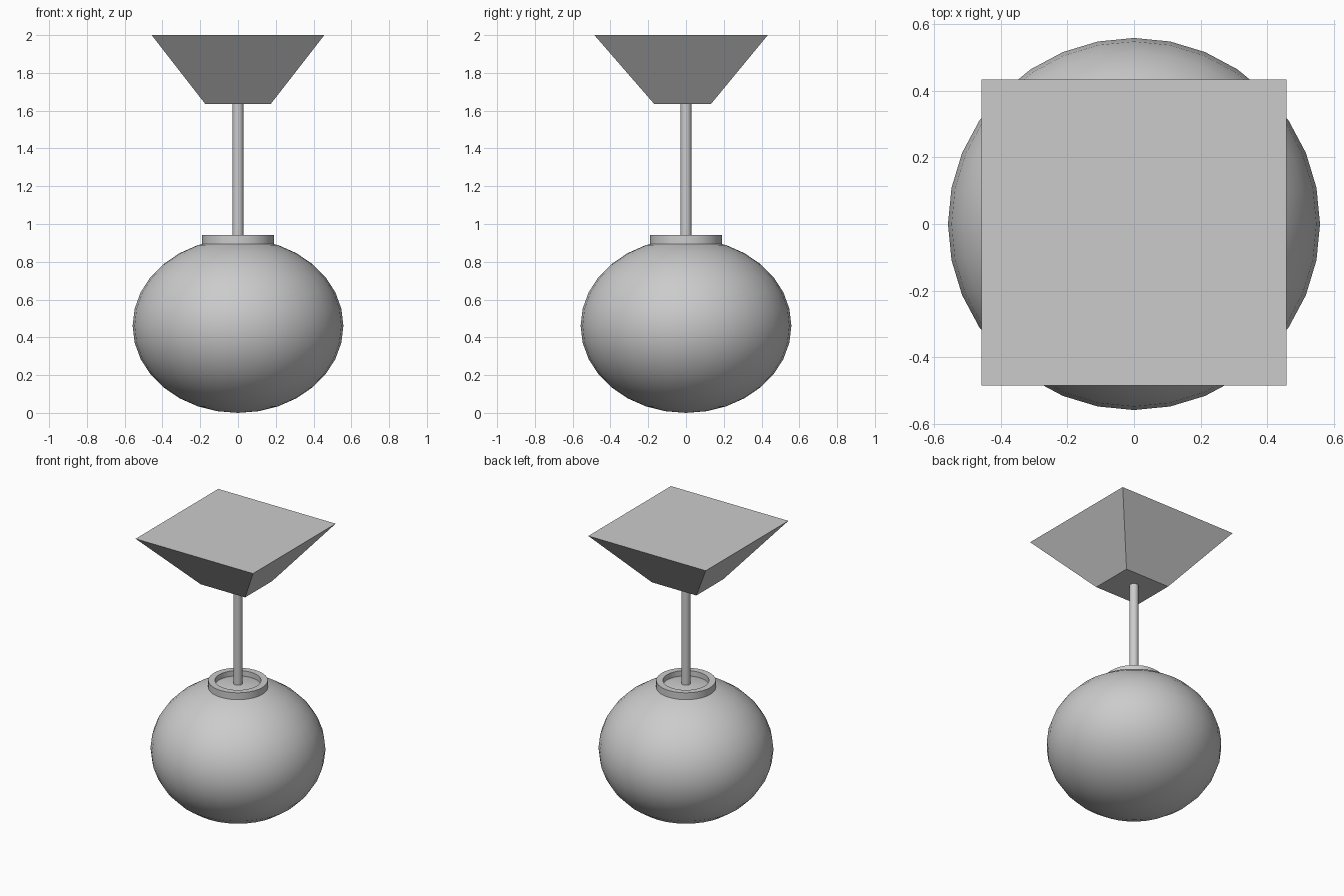
import bpy, bmesh, math

if "Cube" in bpy.data.objects:
    bpy.data.objects.remove(bpy.data.objects["Cube"])


def finish(name, bm, smooth=True):
    bmesh.ops.recalc_face_normals(bm, faces=bm.faces)
    mesh = bpy.data.meshes.new(name)
    bm.to_mesh(mesh)
    bm.free()
    obj = bpy.data.objects.new(name, mesh)
    bpy.context.collection.objects.link(obj)
    if smooth:
        bpy.ops.object.select_all(action='DESELECT')
        obj.select_set(True)
        bpy.context.view_layer.objects.active = obj
        bpy.ops.object.shade_smooth_by_angle(angle=math.radians(35))
    return obj


# squashed glass globe resting on z = 0
bm = bmesh.new()
bmesh.ops.create_uvsphere(bm, u_segments=32, v_segments=16, radius=1)
bmesh.ops.scale(bm, vec=(0.558, 0.558, 0.4615), verts=bm.verts)
bmesh.ops.translate(bm, vec=(0, 0, 0.4615), verts=bm.verts)
finish("globe_shade", bm)

# open collar around the globe's top: rectangular section swept in a circle
bm = bmesh.new()
SEG = 32
section = [(0.19, 0.893), (0.19, 0.942), (0.147, 0.942), (0.147, 0.893)]
rings = []
for i in range(SEG):
    a = 2 * math.pi * i / SEG
    rings.append([bm.verts.new((r * math.cos(a), r * math.sin(a), z)) for r, z in section])
for i in range(SEG):
    p, q = rings[i], rings[(i + 1) % SEG]
    for j in range(4):
        k = (j + 1) % 4
        bm.faces.new((p[j], q[j], q[k], p[k]))
finish("globe_collar", bm)

# thin hanging rod
bm = bmesh.new()
bmesh.ops.create_cone(bm, cap_ends=True, segments=16, radius1=0.029, radius2=0.029, depth=0.73)
bmesh.ops.translate(bm, vec=(0, 0, 1.285), verts=bm.verts)
finish("hanging_rod", bm)

# ceiling mount: inverted, truncated pyramid, slightly off centre in y
bm = bmesh.new()
bmesh.ops.create_cube(bm, size=2)
for v in bm.verts:
    if v.co.z > 0:
        v.co = (v.co.x * 0.457, v.co.y * 0.459 - 0.026, 2.0)
    else:
        v.co = (v.co.x * 0.173, v.co.y * 0.15 - 0.018, 1.635)
finish("ceiling_mount", bm, smooth=False)
